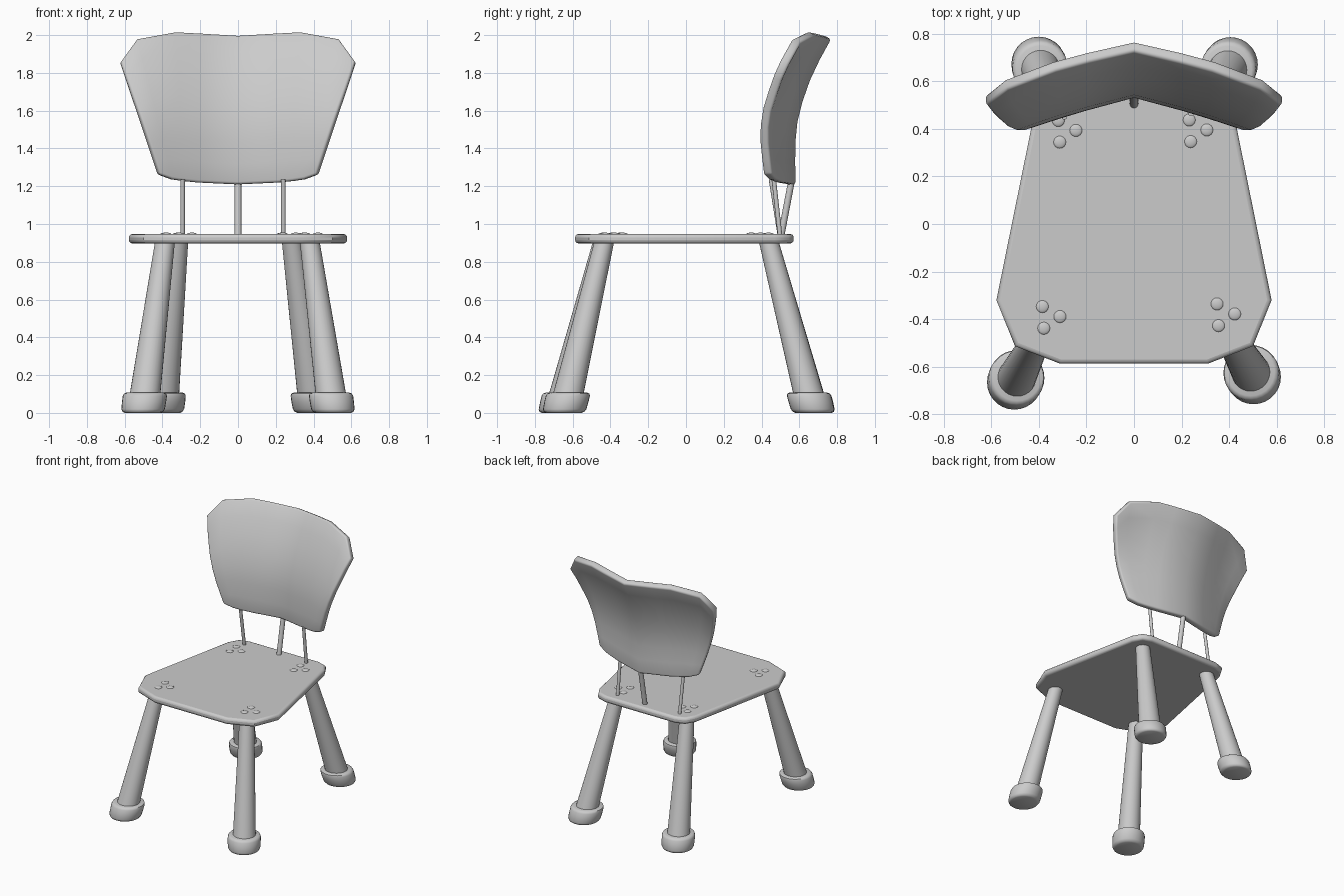
import bpy, bmesh, math
from mathutils import Vector

if "Cube" in bpy.data.objects:
    bpy.data.objects.remove(bpy.data.objects["Cube"])


def finish(name, bm, bevel=0.0, solid=0.0):
    """Turn a bmesh into a smooth-shaded object with optional thickness and rounded edges."""
    me = bpy.data.meshes.new(name)
    bm.to_mesh(me)
    bm.free()
    ob = bpy.data.objects.new(name, me)
    bpy.context.collection.objects.link(ob)
    if solid:
        m = ob.modifiers.new("thickness", 'SOLIDIFY')
        m.thickness, m.offset = solid, -1
    if bevel:
        m = ob.modifiers.new("round", 'BEVEL')
        m.width, m.segments = bevel, 3
        m.limit_method, m.angle_limit = 'ANGLE', math.radians(50)
    bpy.context.view_layer.objects.active = ob
    ob.select_set(True)
    bpy.ops.object.shade_smooth_by_angle(angle=math.radians(45))
    ob.select_set(False)
    return ob


def rod(name, rings, n=28):
    """Loft horizontal circles given as (centre, radius), capped at both ends."""
    bm = bmesh.new()
    loops = [[bm.verts.new((c[0] + r * math.cos(2 * math.pi * i / n),
                            c[1] + r * math.sin(2 * math.pi * i / n), c[2]))
              for i in range(n)] for c, r in rings]
    for a, b in zip(loops, loops[1:]):
        for i in range(n):
            j = (i + 1) % n
            bm.faces.new((a[i], a[j], b[j], b[i]))
    bm.faces.new(loops[0][::-1])
    bm.faces.new(loops[-1])
    return finish(name, bm)


def interp(table, t):
    """Piecewise linear lookup."""
    for (a, va), (b, vb) in zip(table, table[1:]):
        if t <= b:
            break
    return va + (vb - va) * (t - a) / (b - a)


# Seat: chamfered trapezoid slab with rounded rim
half = [(0.31, -0.587), (0.5, -0.513), (0.578, -0.32), (0.418, 0.47), (0.375, 0.545), (0.3, 0.57)]
outline = half + [(-x, y) for x, y in reversed(half)]
bm = bmesh.new()
base = bm.faces.new([bm.verts.new((x, y, 0.897)) for x, y in outline])
ext = bmesh.ops.extrude_face_region(bm, geom=[base])
bmesh.ops.translate(bm, vec=(0, 0, 0.05),
                    verts=[v for v in ext['geom'] if isinstance(v, bmesh.types.BMVert)])
bmesh.ops.recalc_face_normals(bm, faces=bm.faces)
finish("seat", bm, bevel=0.018)

# Splayed legs, feet and screw heads: name, foot centre, leg top, screw group centre
legs = [
    ("front_left", (-0.505, -0.67), (-0.385, -0.437), (-0.385, -0.391)),
    ("front_right", (0.505, -0.647), (0.378, -0.43), (0.349, -0.38)),
    ("back_left", (-0.402, 0.677), (-0.315, 0.435), (-0.318, 0.391)),
    ("back_right", (0.408, 0.675), (0.283, 0.435), (0.232, 0.393)),
]
for name, foot, top, screw in legs:
    a, b = Vector((*foot, 0)), Vector((*top, 0.92))

    def at(z):
        return a.lerp(b, z / 0.92)

    rod(name + "_leg", [(at(0.04), 0.083), (at(0.92), 0.052)])
    foot_profile = [(0, 0.095), (0.006, 0.107), (0.02, 0.115), (0.06, 0.117),
                    (0.09, 0.117), (0.102, 0.112), (0.107, 0.1)]
    rod(name + "_foot", [(at(z), r) for z, r in foot_profile])
    # three domed screw heads above each leg
    bm = bmesh.new()
    for dx, dy in ((0, 0.044), (0.074, 0.002), (0.006, -0.047)):
        res = bmesh.ops.create_uvsphere(bm, u_segments=16, v_segments=10, radius=0.027)
        bmesh.ops.scale(bm, vec=(1, 1, 0.35), verts=res['verts'])
        bmesh.ops.translate(bm, vec=(screw[0] + dx, screw[1] + dy, 0.945), verts=res['verts'])
    finish(name + "_screws", bm)

# Spindles joining seat and backrest
for name, x, y_top, r in (("left_spindle", -0.293, 0.45, 0.012),
                          ("centre_spindle", 0, 0.56, 0.018),
                          ("right_spindle", 0.24, 0.465, 0.012)):
    rod(name, [((x, 0.5, 0.92), r), ((x, y_top, 1.235), r)], 16)

# Backrest: columns run from a bottom point to a top point (x, z), bent by two curves
columns = [((0, 1.21), (0, 1.978)), ((0.22, 1.22), (0.2, 1.99)), ((0.3, 1.228), (0.34, 1.997)),
           ((0.36, 1.237), (0.54, 1.96)), ((0.43, 1.262), (0.622, 1.84))]
columns = [((-b[0], b[1]), (-t[0], t[1])) for b, t in columns[:0:-1]] + columns
lean = [(1.2, 0.58), (1.4, 0.577), (1.5, 0.583), (1.6, 0.60), (1.8, 0.67), (1.96, 0.757), (2.0, 0.78)]
wrap = [(0, 0), (0.23, 0.06), (0.36, 0.1), (0.5, 0.147), (0.63, 0.15)]
rows = 7
bm = bmesh.new()
grid = []
for b, t in columns:
    col = []
    for k in range(rows + 1):
        x = b[0] + (t[0] - b[0]) * k / rows
        z = b[1] + (t[1] - b[1]) * k / rows
        col.append(bm.verts.new((x, interp(lean, z) - interp(wrap, abs(x)), z)))
    grid.append(col)
for c, d in zip(grid, grid[1:]):
    for k in range(rows):
        bm.faces.new((c[k], c[k + 1], d[k + 1], d[k]))
finish("backrest", bm, bevel=0.014, solid=0.048)
